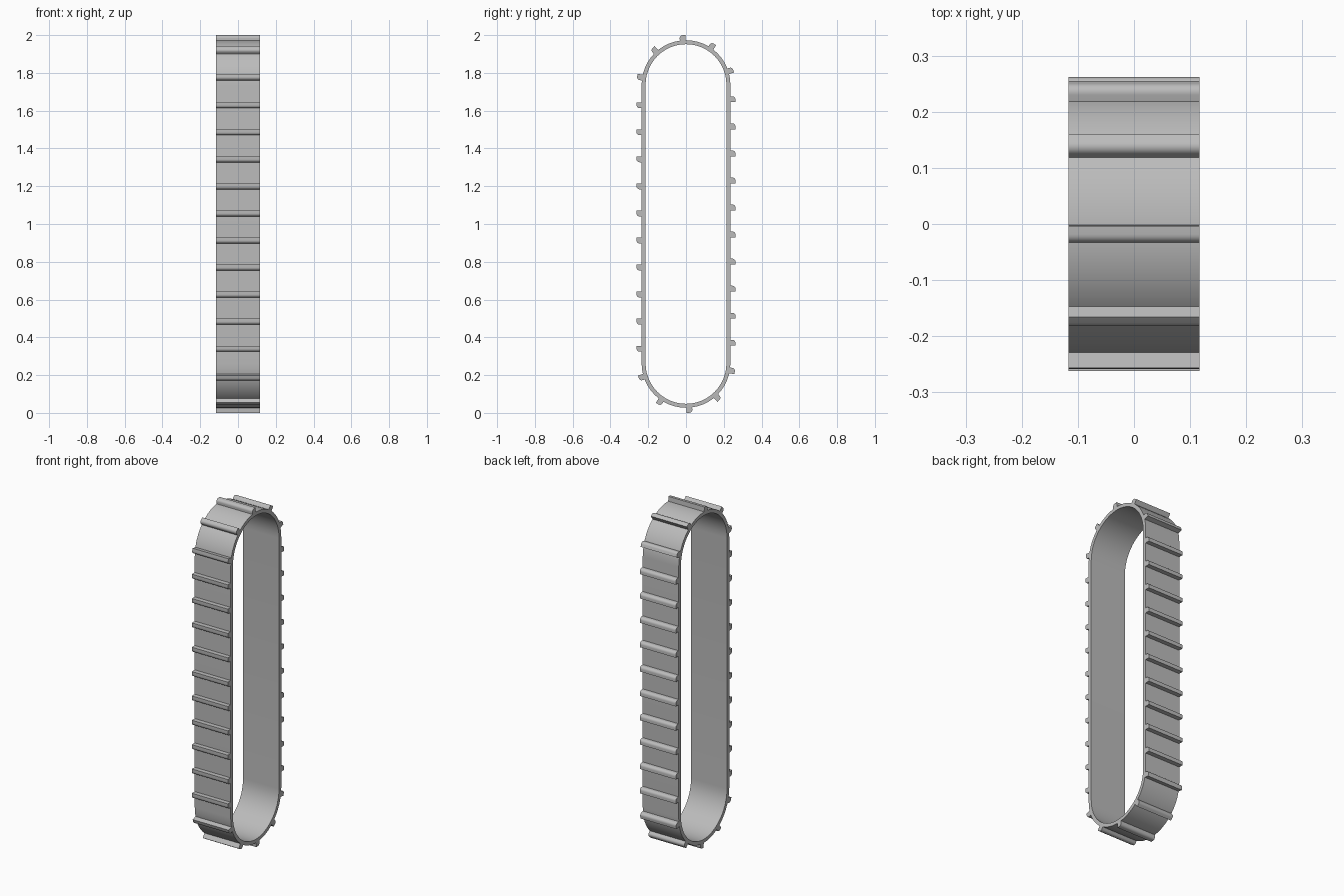
import bpy, bmesh
from math import pi, sin, cos, radians
from mathutils import Vector

cube = bpy.data.objects.get("Cube")
if cube:
    bpy.data.objects.remove(cube, do_unlink=True)

HALF_W = 0.117           # half the belt width
R_IN, R_OUT = 0.214, 0.235
LUG_TOP = 0.262          # lug height measured from the loop axis
Z_LOW, Z_HIGH = 0.262, 1.738
STRAIGHT = Z_HIGH - Z_LOW
ARC = pi * R_IN
PITCHES = 30

rubber = bpy.data.materials.new("grey rubber")
rubber.use_nodes = True
grey = (0.5, 0.5, 0.5, 1)
rubber.diffuse_color = grey
rubber.node_tree.nodes["Principled BSDF"].inputs["Base Color"].default_value = grey


def finish(bm, name):
    bmesh.ops.recalc_face_normals(bm, faces=bm.faces)
    mesh = bpy.data.meshes.new(name)
    bm.to_mesh(mesh)
    bm.free()
    mesh.materials.append(rubber)
    obj = bpy.data.objects.new(name, mesh)
    bpy.context.collection.objects.link(obj)
    bpy.ops.object.select_all(action='DESELECT')
    obj.select_set(True)
    bpy.context.view_layer.objects.active = obj
    bpy.ops.object.shade_smooth_by_angle(angle=radians(30))
    return obj


def loop_outline(r, steps=24):
    """Stadium outline in the (y, z) plane, counterclockwise."""
    pts = []
    for start, zc in ((0, Z_HIGH), (pi, Z_LOW)):
        for i in range(steps + 1):
            a = start + pi * i / steps
            pts.append((r * cos(a), zc + r * sin(a)))
    return pts


def frame_at(s):
    """Arc centre and outward direction at distance s along the loop."""
    s %= 2 * (ARC + STRAIGHT)
    turn = 0
    if s >= ARC + STRAIGHT:
        s -= ARC + STRAIGHT
        turn = pi
    a = turn + min(s, ARC) / R_IN
    run = max(s - ARC, 0)
    z = Z_HIGH - run if turn == 0 else Z_LOW + run
    return Vector((0, 0, z)), Vector((0, cos(a), sin(a)))


# Belt band: closed ring with a rectangular section
bm = bmesh.new()
rings = [[bm.verts.new((x, y, z)) for y, z in loop_outline(r)]
         for r, x in ((R_OUT, -HALF_W), (R_OUT, HALF_W), (R_IN, HALF_W), (R_IN, -HALF_W))]
n = len(rings[0])
for k in range(4):
    a, b = rings[k], rings[(k + 1) % 4]
    for i in range(n):
        j = (i + 1) % n
        bm.faces.new((a[i], a[j], b[j], b[i]))
finish(bm, "belt_band")

# Lug section as (along, out): square trailing edge, rounded leading edge
half, rad = 0.0155, 0.016
section = [(half, R_OUT - 0.01), (-half, R_OUT - 0.01), (-half, LUG_TOP)]
for i in range(7):
    a = pi / 2 * (1 - i / 6)
    section.append((half - rad + rad * cos(a), LUG_TOP - rad + rad * sin(a)))

# Tread lugs spaced evenly around the loop
bm = bmesh.new()
pitch = 2 * (ARC + STRAIGHT) / PITCHES
first = radians(94.2) * R_IN
for k in range(PITCHES):
    centre, out = frame_at(first + k * pitch)
    along = Vector((0, -out.z, out.y))
    ends = []
    for x in (-HALF_W, HALF_W):
        ends.append([bm.verts.new(centre + out * o + along * t + Vector((x, 0, 0)))
                     for t, o in section])
    left, right = ends
    bm.faces.new(left)
    bm.faces.new(right)
    for i in range(len(section)):
        j = (i + 1) % len(section)
        bm.faces.new((left[i], left[j], right[j], right[i]))
finish(bm, "tread_lugs")
